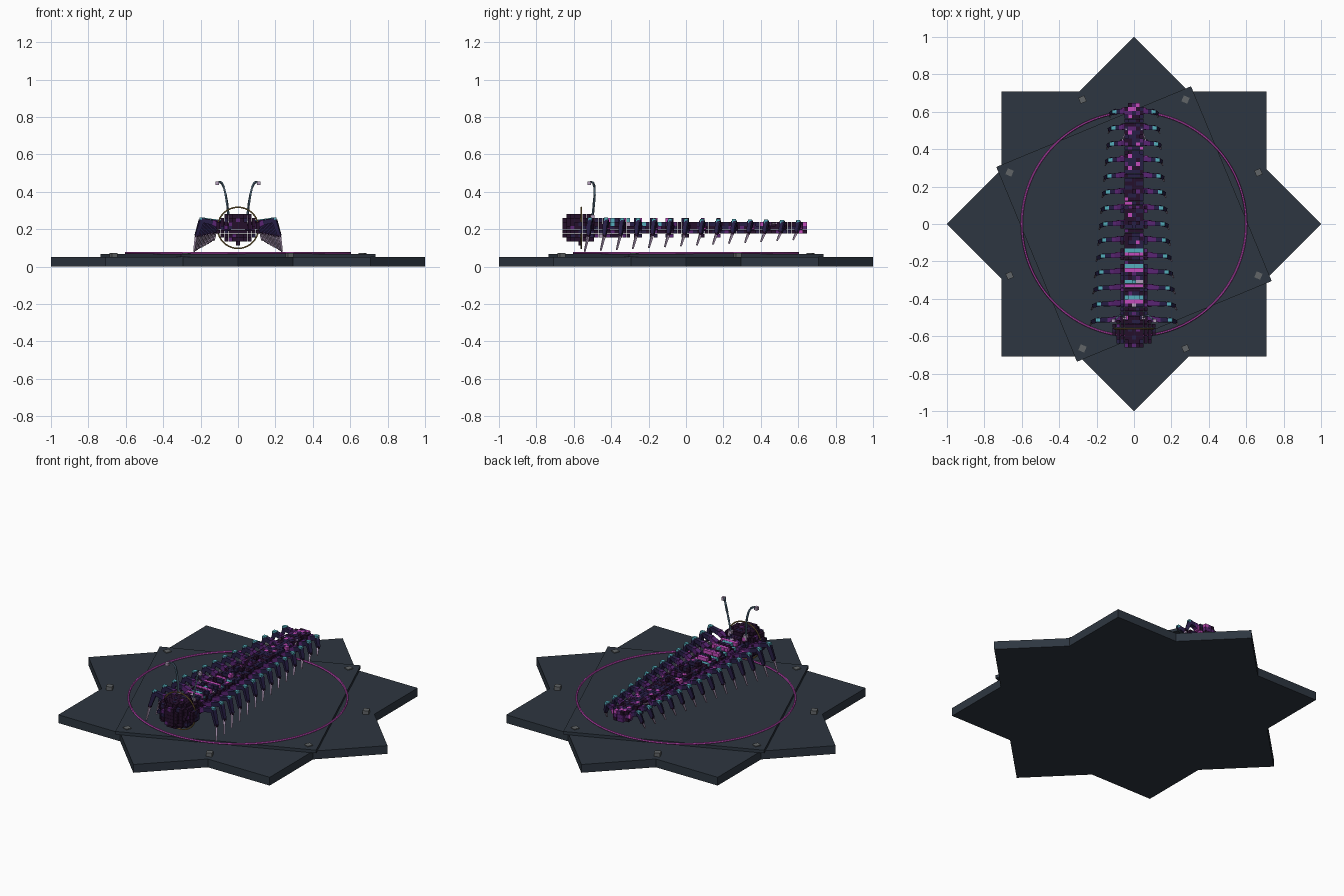
import bpy, bmesh, math, random
from mathutils import Vector, Matrix

if "Cube" in bpy.data.objects:
    bpy.data.objects.remove(bpy.data.objects["Cube"])

random.seed(4)
COLOURS = {
    "slate": (0.027, 0.037, 0.052), "grey": (0.12, 0.13, 0.135),
    "magenta": (0.55, 0.07, 0.5), "teal": (0.09, 0.42, 0.5),
    "lilac": (0.45, 0.34, 0.5), "navy": (0.02, 0.013, 0.06),
    "dark_plum": (0.018, 0.005, 0.024), "purple": (0.1, 0.018, 0.17),
    "gold": (0.3, 0.2, 0.06), "steel_blue": (0.08, 0.14, 0.2),
}
NAMES = list(COLOURS)
MATS = []
for n, c in COLOURS.items():
    m = bpy.data.materials.new(n)
    m.diffuse_color = (*c, 1)
    m.use_nodes = True
    m.node_tree.nodes["Principled BSDF"].inputs["Base Color"].default_value = m.diffuse_color
    MATS.append(m)


def finish(name, bm, colour=None):
    """Turn a bmesh into an object, with one colour or the whole palette."""
    bmesh.ops.recalc_face_normals(bm, faces=bm.faces)
    me = bpy.data.meshes.new(name)
    bm.to_mesh(me)
    bm.free()
    for m in ([MATS[NAMES.index(colour)]] if colour else MATS):
        me.materials.append(m)
    ob = bpy.data.objects.new(name, me)
    bpy.context.collection.objects.link(ob)
    return ob


def paint(verts, colour):
    for f in {f for v in verts for f in v.link_faces}:
        f.material_index = NAMES.index(colour)


def cube(bm, pos, size, colour, rot=0):
    mat = Matrix.Translation(pos) @ Matrix.Rotation(rot, 4, 'Z') @ Matrix.Diagonal((*size, 1))
    paint(bmesh.ops.create_cube(bm, size=1, matrix=mat)["verts"], colour)


def limb(bm, a, b, r1, r2, colour):
    """Square tapered bar from a to b."""
    a, b = Vector(a), Vector(b)
    d = b - a
    mat = (Matrix.Translation((a + b) / 2) @ d.to_track_quat('Z', 'Y').to_matrix().to_4x4()
           @ Matrix.Rotation(math.pi / 4, 4, 'Z'))
    paint(bmesh.ops.create_cone(bm, cap_ends=True, segments=4, radius1=r1, radius2=r2,
                                depth=d.length, matrix=mat)["verts"], colour)


def slab(name, pts, z0, z1):
    bm = bmesh.new()
    f = bm.faces.new([bm.verts.new((x, y, z0)) for x, y in pts])
    up = bmesh.ops.extrude_face_region(bm, geom=[f])["geom"]
    bmesh.ops.translate(bm, vec=(0, 0, z1 - z0), verts=[v for v in up if isinstance(v, bmesh.types.BMVert)])
    return finish(name, bm, "slate")


def ring(name, centre, radius, tube, colour, upright=False, sides=64):
    bpy.ops.mesh.primitive_torus_add(location=centre, major_radius=radius, minor_radius=tube,
                                     major_segments=sides, minor_segments=6,
                                     rotation=(math.pi / 2 if upright else 0, 0, 0))
    ob = bpy.context.object
    ob.name = name
    ob.data.materials.append(MATS[NAMES.index(colour)])


def polar(r, deg):
    return r * math.cos(math.radians(deg)), r * math.sin(math.radians(deg))


# Plinth: eight-pointed star with a turned square on top
slab("star_base", [polar(0.7654 if i % 2 else 1, i * 22.5) for i in range(16)], 0, 0.05)
slab("upper_plate", [polar(0.797, 67.5 + 90 * i) for i in range(4)], 0.05, 0.068)
bm = bmesh.new()
for i in range(8):
    cube(bm, (*polar(0.72, 22.5 + 45 * i), 0.062), (0.034, 0.034, 0.022), "grey",
         math.radians(22.5 + 45 * i))
finish("plate_studs", bm)
ring("floor_ring", (0, 0, 0.072), 0.6, 0.006, "magenta", sides=96)

# Voxel body and head
V = 0.021
PITCH, FIRST, CZ = 0.0857, -0.512, 0.207


def in_body(x, y, z):
    if not -0.55 < y < 0.65:
        return False
    t = (y + 0.55) / 1.2
    pulse = 0.87 + 0.13 * math.cos(2 * math.pi * (y - FIRST) / PITCH)
    end = min(1, (0.67 - y) / 0.06)
    w = (0.09 - 0.035 * t) * pulse * end
    h = (0.05 - 0.012 * t) * (0.5 + pulse / 2)
    return abs(x / w) ** 2.6 + abs((z - CZ) / h) ** 2.6 < 1


def in_head(x, y, z):
    return (x / 0.112) ** 2 + ((y + 0.565) / 0.1) ** 2 + ((z - CZ) / 0.084) ** 2 < 1


def body_colour(x, y, z):
    seg = round((y - FIRST) / PITCH)
    off = y - FIRST - seg * PITCH
    top = z > CZ + 0.02
    r = random.random()
    if y > 0.56 and r < 0.45:
        return "magenta" if r < 0.2 else "purple"
    if top and abs(x) < 0.045:
        if 1 <= seg <= 4:
            if 0.0 < off < 0.022:
                return "magenta"
            if 0.022 <= off:
                return "teal" if seg != 2 or r < 0.5 else "lilac"
        elif r < 0.06:
            return "magenta"
    if r < 0.02:
        return "lilac"
    return "purple" if r < 0.14 else "navy" if r < 0.6 else "dark_plum"


def head_colour(x, y, z):
    r = random.random()
    return "purple" if r < 0.06 else "navy" if r < 0.25 else "dark_plum"


def voxels(name, inside, colour, ys):
    bm = bmesh.new()
    steps = [(V, 0, 0), (-V, 0, 0), (0, V, 0), (0, -V, 0), (0, 0, V), (0, 0, -V)]
    for j in range(round((ys[1] - ys[0]) / V) + 1):
        for i in range(-6, 7):
            for k in range(-5, 6):
                p = Vector((i * V, ys[0] + j * V, CZ + k * V))
                if inside(*p) and not all(inside(*(p + Vector(s))) for s in steps):
                    cube(bm, p, (V * 0.96,) * 3, colour(*p))
    finish(name, bm)


voxels("segmented_body", in_body, body_colour, (-0.54, 0.66))
voxels("head", in_head, head_colour, (-0.67, -0.46))

# Fourteen pairs of jointed legs, shrinking toward the tail
bm = bmesh.new()
for n in range(14):
    t = n / 13
    y = FIRST + n * PITCH
    mix = lambda a, b: a + (b - a) * t
    for s in (-1, 1):
        hip = (s * mix(0.07, 0.035), y + 0.005, mix(0.205, 0.205))
        mid = (s * mix(0.135, 0.07), y, mix(0.235, 0.225))
        knee = (s * mix(0.195, 0.105), y - 0.002, mix(0.248, 0.235))
        shin = (s * mix(0.222, 0.122), y - 0.01, mix(0.165, 0.185))
        foot = (s * mix(0.235, 0.128), y - 0.03, mix(0.08, 0.142))
        limb(bm, hip, mid, 0.022, 0.019, "purple")
        limb(bm, mid, knee, 0.019, 0.016, "navy")
        limb(bm, knee, shin, 0.018, 0.013, "navy")
        limb(bm, shin, foot, 0.009, 0.005, "lilac")
        cube(bm, (knee[0], knee[1], knee[2] + 0.004), (0.024, 0.021, 0.02), "teal")
        cube(bm, (mid[0], mid[1], mid[2] + 0.004), (0.02, 0.026, 0.022), "purple")
        cube(bm, shin, (0.016, 0.016, 0.016), "dark_plum")
        cube(bm, (s * mix(0.1, 0.055), y + 0.005, mix(0.215, 0.21)), (0.018, 0.03, 0.026),
             "magenta" if n % 3 == 1 else "dark_plum")
finish("legs", bm)

# Curled antennae with pale tips, and short tail feelers
path = [(0.05, -0.5, 0.26), (0.057, -0.493, 0.33), (0.066, -0.488, 0.385), (0.076, -0.489, 0.425),
        (0.087, -0.496, 0.447), (0.098, -0.508, 0.453), (0.11, -0.517, 0.445)]
bm = bmesh.new()
for s in (-1, 1):
    pts = [(s * x, y, z) for x, y, z in path]
    for a, b in zip(pts, pts[1:]):
        limb(bm, a, b, 0.007, 0.006, "steel_blue")
    cube(bm, pts[-1], (0.019, 0.019, 0.019), "lilac")
    cube(bm, pts[0], (0.022, 0.022, 0.03), "lilac")
    limb(bm, (s * 0.04, 0.51, 0.235), (s * 0.065, 0.44, 0.225), 0.006, 0.004, "lilac")
finish("antennae", bm)

# Gold collar around the head
ring("gold_collar", (0, -0.56, 0.207), 0.11, 0.004, "gold", upright=True, sides=40)
